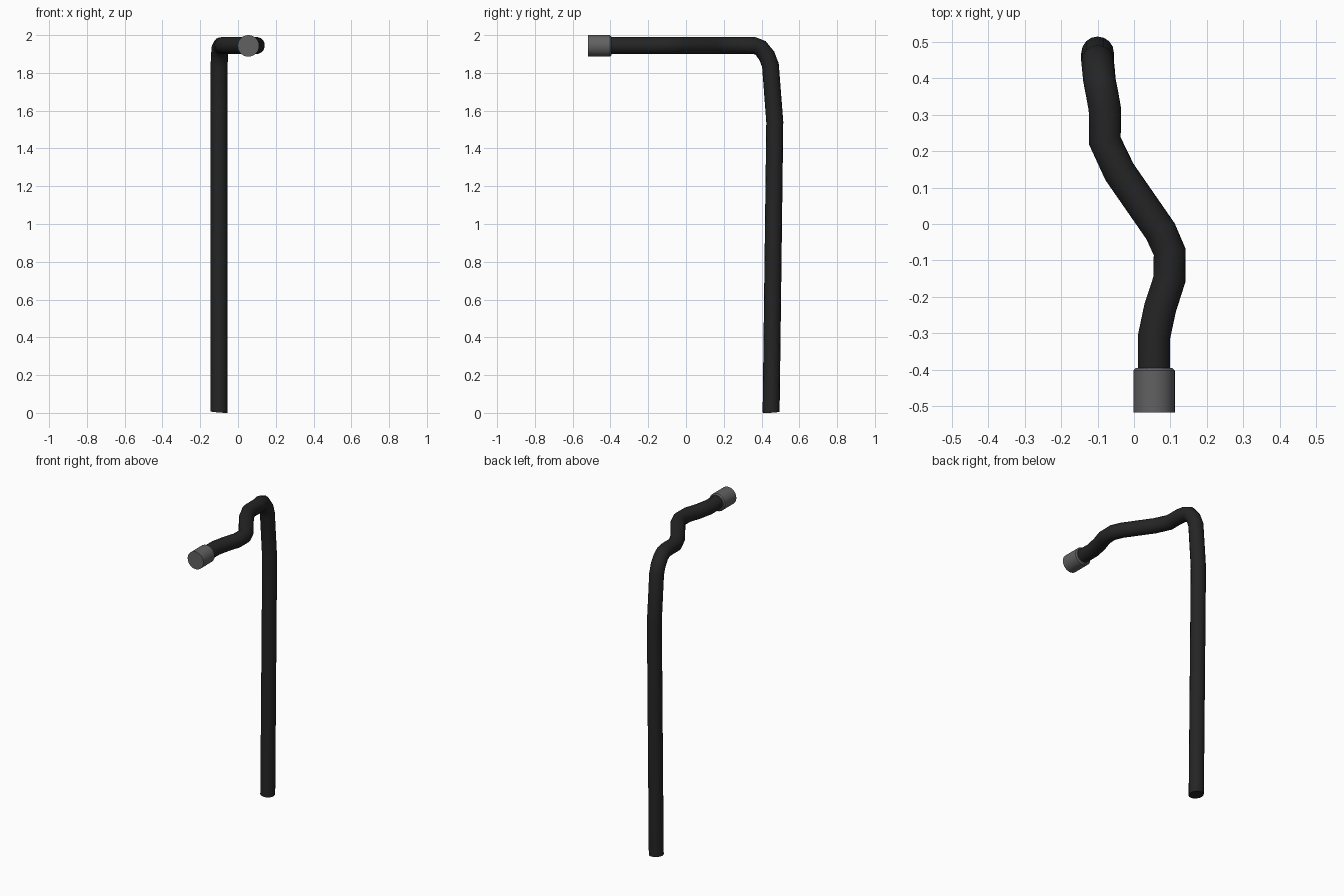
import bpy, bmesh, math

if "Cube" in bpy.data.objects:
    bpy.data.objects.remove(bpy.data.objects["Cube"])


def finish(obj, name, value):
    # name, colour and smooth shading
    obj.name = name
    mat = bpy.data.materials.new(name + "_material")
    mat.diffuse_color = (value, value, value, 1)
    mat.use_nodes = True
    mat.node_tree.nodes["Principled BSDF"].inputs["Base Color"].default_value = mat.diffuse_color
    obj.data.materials.clear()
    obj.data.materials.append(mat)
    bpy.ops.object.select_all(action='DESELECT')
    obj.select_set(True)
    bpy.context.view_layer.objects.active = obj
    bpy.ops.object.shade_smooth_by_angle(angle=math.radians(40))


# bent hose: upright, elbow, then S-bend in the horizontal plane
path = [
    (-0.10, 0.45, 0.008), (-0.10, 0.451, 0.04), (-0.10, 0.47, 1.54),
    (-0.10, 0.447, 1.84), (-0.098, 0.428, 1.89), (-0.095, 0.395, 1.932),
    (-0.088, 0.36, 1.945), (-0.08, 0.315, 1.945), (-0.08, 0.228, 1.945),
    (-0.04, 0.143, 1.945), (0.073, -0.02, 1.945), (0.098, -0.077, 1.945),
    (0.097, -0.153, 1.945), (0.072, -0.23, 1.945), (0.055, -0.31, 1.945),
    (0.055, -0.42, 1.945),
]
curve = bpy.data.curves.new("hose", 'CURVE')
curve.dimensions = '3D'
curve.bevel_depth = 0.045
curve.bevel_resolution = 6
curve.use_fill_caps = True
spline = curve.splines.new('POLY')
spline.points.add(len(path) - 1)
for point, co in zip(spline.points, path):
    point.co = (*co, 1)
hose = bpy.data.objects.new("hose", curve)
bpy.context.collection.objects.link(hose)
hose.select_set(True)
bpy.context.view_layer.objects.active = hose
bpy.ops.object.convert(target='MESH')
hose = bpy.context.view_layer.objects.active
# slightly slanted cut at the foot
for v in hose.data.vertices:
    if v.co.z < 0.1:
        v.co.z += 0.08 * (v.co.y - 0.45) - 0.08 * (v.co.x + 0.10)
low = min(v.co.z for v in hose.data.vertices)
for v in hose.data.vertices:
    if v.co.z < 0.1:
        v.co.z -= low
finish(hose, "hose", 0.018)

# end collar: turned profile (radius, y) with a chamfered back rim
profile = [(0.057, -0.518), (0.057, -0.402), (0.050, -0.395)]
sides = 32
bm = bmesh.new()
rings = []
for r, y in profile:
    rings.append([bm.verts.new((0.055 + r * math.cos(2 * math.pi * i / sides), y,
                                1.943 + r * math.sin(2 * math.pi * i / sides)))
                  for i in range(sides)])
for a, b in zip(rings, rings[1:]):
    for i in range(sides):
        j = (i + 1) % sides
        bm.faces.new((a[i], a[j], b[j], b[i]))
bm.faces.new(rings[0])
bm.faces.new(rings[-1])
bmesh.ops.recalc_face_normals(bm, faces=bm.faces)
mesh = bpy.data.meshes.new("end_collar")
bm.to_mesh(mesh)
bm.free()
collar = bpy.data.objects.new("end_collar", mesh)
bpy.context.collection.objects.link(collar)
finish(collar, "end_collar", 0.12)
